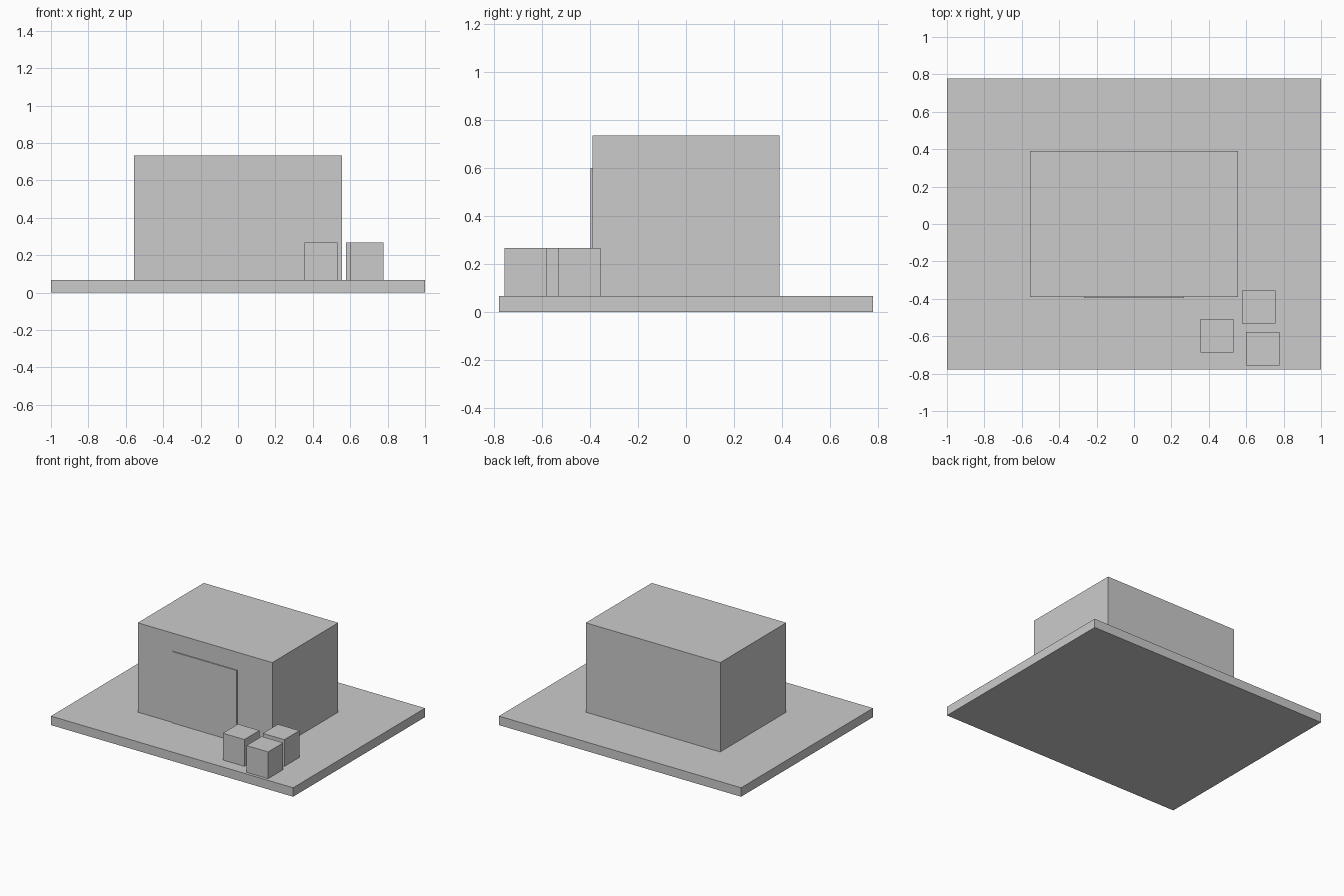
import bpy

if "Cube" in bpy.data.objects:
    bpy.data.objects.remove(bpy.data.objects["Cube"])

grey = bpy.data.materials.new("light_grey")
grey.diffuse_color = (0.6, 0.6, 0.6, 1)
grey.use_nodes = True
grey.node_tree.nodes["Principled BSDF"].inputs["Base Color"].default_value = grey.diffuse_color


def box(name, x, y, z, sx, sy, sz):
    """Box centred on x, y with its underside at z."""
    bpy.ops.mesh.primitive_cube_add(size=1, location=(x, y, z + sz / 2))
    ob = bpy.context.object
    ob.name = name
    ob.scale = (sx, sy, sz)
    bpy.ops.object.transform_apply(location=False, rotation=False, scale=True)
    ob.data.materials.append(grey)
    return ob


FLOOR = 0.067

# Ground slab and main building
box("ground_slab", 0, 0, 0, 2.0, 1.556, FLOOR)
box("building", 0, 0, FLOOR, 1.111, 0.778, 0.667)

# Thin door panel on the front wall
box("garage_door", 0, -0.392, FLOOR, 0.533, 0.009, 0.533)

# Crates by the front right corner
for i, (x, y) in enumerate([(0.444, -0.597), (0.689, -0.667), (0.667, -0.444)], 1):
    box(f"crate_{i}", x, y, FLOOR, 0.178, 0.178, 0.2)
